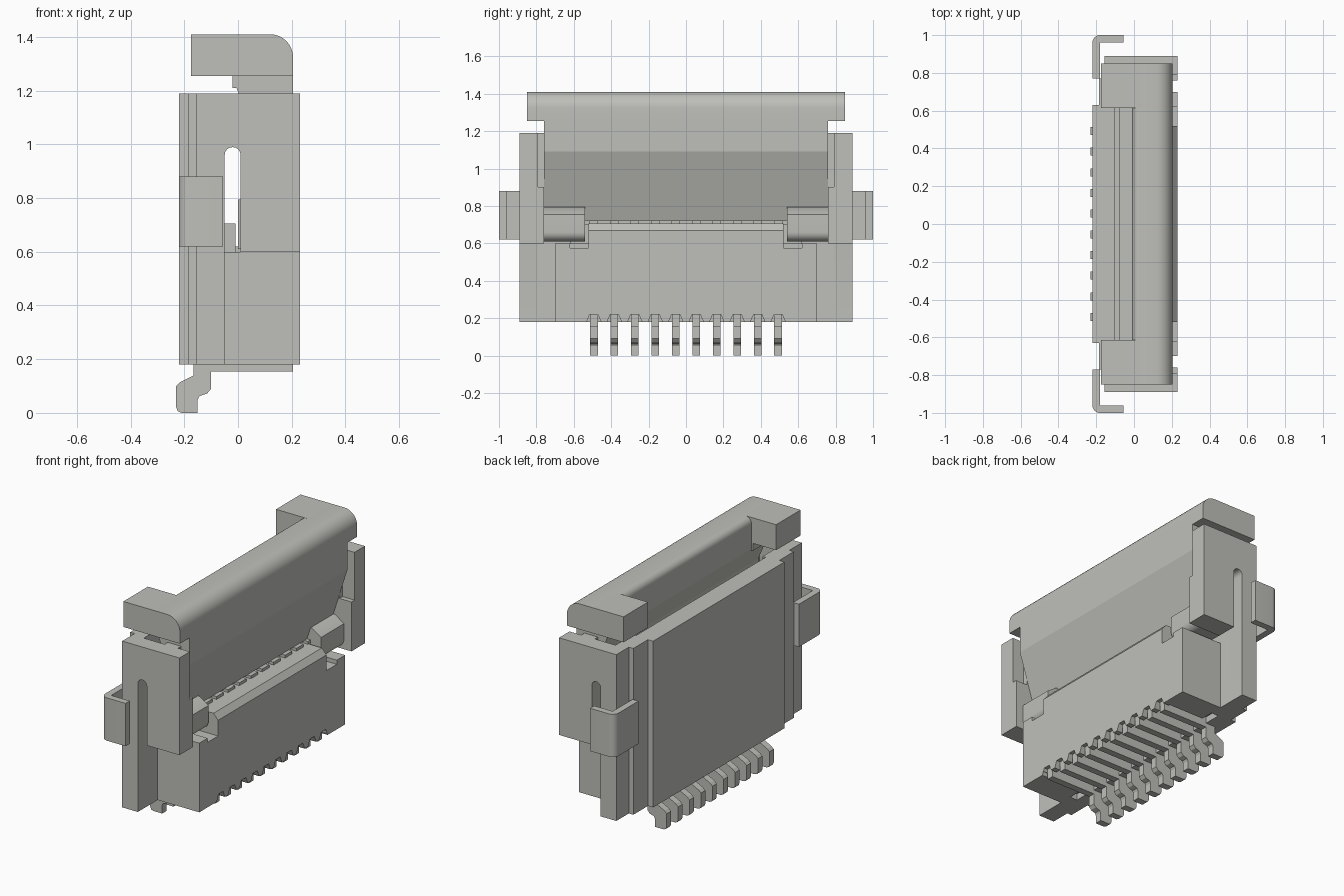
import bpy, bmesh, math
from mathutils import Vector

if "Cube" in bpy.data.objects:
    bpy.data.objects.remove(bpy.data.objects["Cube"], do_unlink=True)

mat = bpy.data.materials.new("warm_grey")
mat.use_nodes = True
GREY = (0.52, 0.52, 0.49, 1)
mat.diffuse_color = GREY
mat.node_tree.nodes["Principled BSDF"].inputs["Base Color"].default_value = GREY


def prism(name, pts, a, b, axis="Y", smooth=False):
    """Extrude a profile from a to b: (x, z) along Y, (x, y) along Z, (y, z) along X."""
    place = {"Y": lambda p: (p[0], a, p[1]),
             "Z": lambda p: (p[0], p[1], a),
             "X": lambda p: (a, p[0], p[1])}[axis]
    move = Vector([(b - a) * (axis == k) for k in "XYZ"])
    bm = bmesh.new()
    face = bm.faces.new([bm.verts.new(place(p)) for p in pts])
    ext = bmesh.ops.extrude_face_region(bm, geom=[face])
    bmesh.ops.translate(bm, vec=move, verts=[g for g in ext["geom"] if isinstance(g, bmesh.types.BMVert)])
    bmesh.ops.recalc_face_normals(bm, faces=bm.faces)
    me = bpy.data.meshes.new(name)
    bm.to_mesh(me)
    bm.free()
    me.materials.append(mat)
    ob = bpy.data.objects.new(name, me)
    bpy.context.collection.objects.link(ob)
    if smooth:
        bpy.ops.object.select_all(action="DESELECT")
        ob.select_set(True)
        bpy.context.view_layer.objects.active = ob
        bpy.ops.object.shade_smooth_by_angle(angle=math.radians(35))
    return ob


def box(name, x0, x1, y0, y1, z0, z1):
    return prism(name, [(x0, z0), (x1, z0), (x1, z1), (x0, z1)], y0, y1)


def arc(cx, cz, r, a0, a1, n=8):
    return [(cx + r * math.cos(math.radians(a0 + (a1 - a0) * i / n)),
             cz + r * math.sin(math.radians(a0 + (a1 - a0) * i / n))) for i in range(n + 1)]


# Housing: rear panel, core with cable slot, front lip
box("rear_panel", -0.22, -0.10, -0.63, 0.63, 0.18, 1.19)
box("slot_floor", -0.10, -0.08, -0.62, 0.62, 0.22, 0.35)
box("inner_ledge", -0.08, -0.01, -0.62, 0.62, 0.22, 0.705)
box("contact_slot_floor", -0.01, 0.025, -0.52, 0.52, 0.22, 0.62)
prism("front_block", [(0.025, 0.22), (0.23, 0.22), (0.23, 0.67), (0.20, 0.705), (0.025, 0.705)], -0.52, 0.52)

# Row of small ribs under the flap and teeth along the bottom edge
PITCH = 0.1095
for i in range(11):
    y = (i - 5) * PITCH
    w = 0.034
    box("top_rib", 0.03, 0.11, y - w, y + w, 0.70, 0.722)
    prism("bottom_tooth", [(y - w, 0.222), (y - 0.016, 0.18), (y + 0.016, 0.18), (y + w, 0.222)],
          0.19, 0.23, "X")

# Ten bent contacts
lead = [(-0.165, 0.23), (-0.165, 0.14), (-0.215, 0.115), (-0.23, 0.10), (-0.23, 0.02),
        (-0.224, 0.006), (-0.21, 0), (-0.15, 0), (-0.15, 0.05), (-0.143, 0.063),
        (-0.115, 0.072), (-0.10, 0.09), (-0.10, 0.155), (0.205, 0.155), (0.205, 0.23)]
for i in range(10):
    y = (i - 4.5) * PITCH
    prism("contact", lead, y - 0.021, y + 0.021)

# End wall outline with the round-topped slot
wall = ([(-0.155, 0.18), (-0.05, 0.18)] + arc(-0.02, 0.96, 0.03, 180, 0)
        + [(0.01, 0.60), (0.23, 0.60), (0.23, 1.19), (-0.155, 1.19)])

for s, side in ((1, "left"), (-1, "right")):
    def sbox(name, x0, x1, y0, y1, z0, z1):
        return box(f"{side}_{name}", x0, x1, s * y0, s * y1, z0, z1)

    # Housing end
    prism(f"{side}_end_wall", wall, s * 0.79, s * 0.89, smooth=True)
    sbox("arm_inner_face", 0.01, 0.23, 0.76, 0.79, 0.60, 0.90)
    sbox("arm_upper_rib", 0.06, 0.15, 0.76, 0.79, 0.90, 1.19)
    sbox("rear_corner", -0.155, -0.08, 0.62, 0.79, 0.18, 1.19)
    sbox("rear_step", -0.185, -0.155, 0.62, 0.77, 0.18, 1.19)
    sbox("lower_column", -0.08, -0.05, 0.62, 0.79, 0.18, 0.70)

    # Stepped base beside the central block
    sbox("base_end", -0.05, 0.23, 0.62, 0.70, 0.18, 0.60)
    sbox("base_notch", 0.04, 0.23, 0.52, 0.62, 0.20, 0.575)
    sbox("base_foot", -0.05, 0.23, 0.54, 0.62, 0.18, 0.23)
    sbox("base_inner", -0.05, 0.04, 0.52, 0.62, 0.20, 0.60)

    # Bent metal clip
    clip = ([(-0.18, 0.77), (-0.22, 0.77)] + arc(-0.18, 0.96, 0.04, 180, 90)
            + [(-0.055, 1.0), (-0.055, 0.96), (-0.18, 0.96)])
    prism(f"{side}_clip", [(x, s * y) for x, y in clip], 0.62, 0.88, "Z", smooth=True)

    # Flap pivot with rounded underside, and rearward grip of the flap
    pivot = [(0.0, 0.795), (0.12, 0.795), (0.18, 0.755)] + arc(0.13, 0.66, 0.05, 0, -90) + [(0.0, 0.61)]
    prism(f"{side}_pivot", pivot, s * 0.54, s * 0.76, smooth=True)
    sbox("flap_grip", -0.175, 0.04, 0.615, 0.85, 1.255, 1.41)
    sbox("flap_shoulder", -0.02, 0.15, 0.615, 0.76, 1.21, 1.256)

# Flap head with rounded front edge
head = ([(0.02, 1.255), (0.205, 1.255)] + arc(0.12, 1.325, 0.085, 0, 90)
        + arc(0.03, 1.37, 0.04, 90, 180, 6) + [(-0.01, 1.29)])
prism("flap_head", head, -0.85, 0.85, smooth=True)

# Flap body leaning inward toward the pivot
body = [(0.205, 1.256), (0.205, 1.09), (0.085, 0.72), (0.0, 0.72), (0.045, 1.09), (-0.01, 1.22), (-0.01, 1.30), (0.15, 1.30)]
prism("flap_body", body, -0.758, 0.758)
